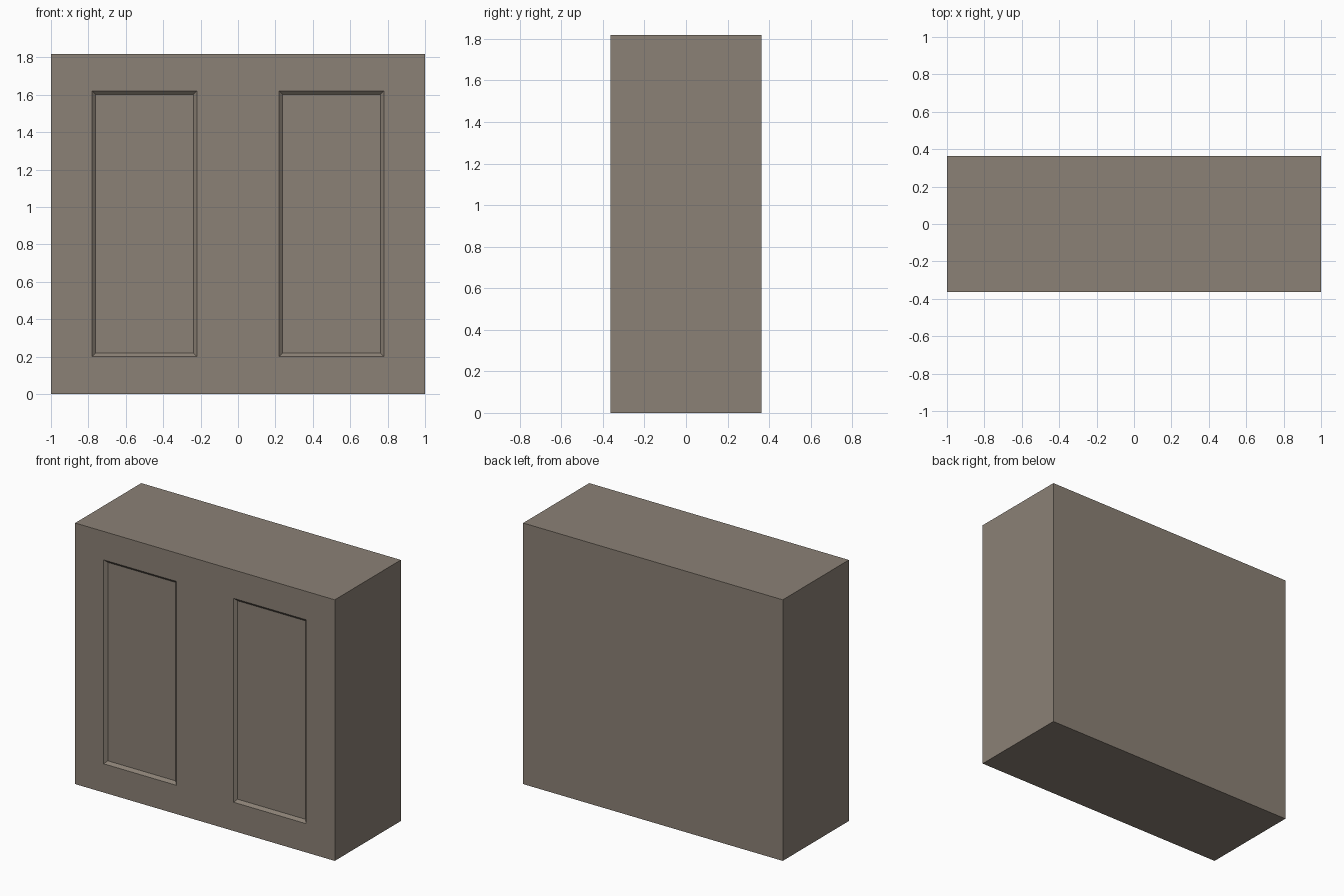
import bpy, bmesh
from mathutils import Vector

if "Cube" in bpy.data.objects:
    bpy.data.objects.remove(bpy.data.objects["Cube"])

WIDTH, DEPTH, HEIGHT = 2.0, 0.727, 1.818
X_IN, X_OUT = 0.22, 0.78          # panel edges, mirrored about x = 0
Z_LOW, Z_HIGH = 0.20, 1.62
BEVEL, RECESS = 0.027, 0.018

# Cabinet body
bm = bmesh.new()
bmesh.ops.create_cube(bm, size=1)
bmesh.ops.scale(bm, vec=(WIDTH, DEPTH, HEIGHT), verts=bm.verts)
bmesh.ops.translate(bm, vec=(0, 0, HEIGHT / 2), verts=bm.verts)


def cut(co, normal):
    geom = bm.verts[:] + bm.edges[:] + bm.faces[:]
    bmesh.ops.bisect_plane(bm, geom=geom, plane_co=Vector(co), plane_no=Vector(normal))


# Outline the two door panels
for x in (-X_OUT, -X_IN, X_IN, X_OUT):
    cut((x, 0, 0), (1, 0, 0))
for z in (Z_LOW, Z_HIGH):
    cut((0, 0, z), (0, 0, 1))

# Sink the front panels with sloped borders
bm.normal_update()
panels = []
for f in bm.faces:
    c = f.calc_center_median()
    if f.normal.y < -0.9 and X_IN < abs(c.x) < X_OUT and Z_LOW < c.z < Z_HIGH:
        panels.append(f)
bmesh.ops.inset_individual(bm, faces=panels, thickness=BEVEL, depth=-RECESS)

mesh = bpy.data.meshes.new("cabinet")
bm.to_mesh(mesh)
bm.free()
cabinet = bpy.data.objects.new("cabinet", mesh)
bpy.context.collection.objects.link(cabinet)

# Grey-brown paint
paint = bpy.data.materials.new("taupe_paint")
paint.diffuse_color = (0.26, 0.22, 0.18, 1)
paint.use_nodes = True
paint.node_tree.nodes["Principled BSDF"].inputs["Base Color"].default_value = paint.diffuse_color
mesh.materials.append(paint)
